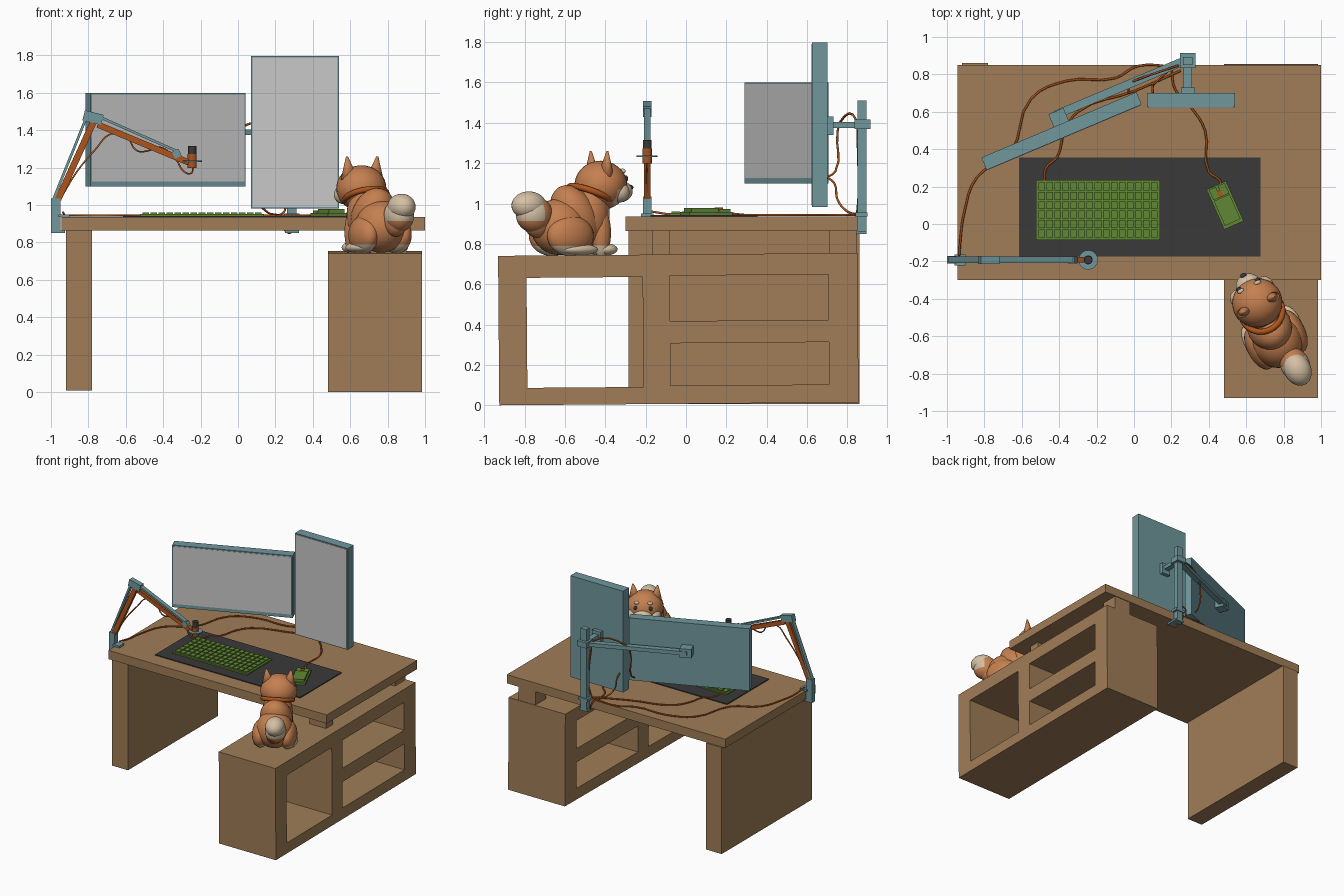
import bpy, bmesh, math
from mathutils import Vector, Matrix

cube = bpy.data.objects.get("Cube")
if cube:
    bpy.data.objects.remove(cube, do_unlink=True)


def colour(name, *rgb):
    m = bpy.data.materials.new(name)
    m.use_nodes = True
    m.diffuse_color = (*rgb, 1)
    m.node_tree.nodes["Principled BSDF"].inputs["Base Color"].default_value = (*rgb, 1)
    return m


WOOD = colour("wood", .35, .205, .095)
TEAL = colour("teal metal", .16, .31, .335)
SCREEN = colour("screen grey", .58, .58, .58)
DARK = colour("charcoal", .042, .042, .042)
GREEN = colour("green plastic", .12, .245, .035)
ORANGE = colour("cable orange", .42, .09, .012)
FUR = colour("orange fur", .56, .215, .08)
CREAM = colour("cream fur", .66, .53, .37)


def finish(name, bm, mats, smooth=False):
    me = bpy.data.meshes.new(name)
    bm.to_mesh(me)
    bm.free()
    for m in mats:
        me.materials.append(m)
    if smooth:
        me.shade_smooth()
    ob = bpy.data.objects.new(name, me)
    bpy.context.scene.collection.objects.link(ob)
    return ob


def add_box(bm, lo, hi):
    lo, hi = Vector(lo), Vector(hi)
    bmesh.ops.create_cube(bm, size=1, matrix=Matrix.Translation((lo + hi) / 2) @ Matrix.Diagonal((*(hi - lo), 1)))


def boxes(name, mat, *pairs):
    bm = bmesh.new()
    for lo, hi in pairs:
        add_box(bm, lo, hi)
    return finish(name, bm, [mat])


def bar(name, mat, p, q, w, h):
    """Box running from p to q, w wide and h tall."""
    p, q = Vector(p), Vector(q)
    turn = (q - p).to_track_quat('Z', 'Y').to_matrix().to_4x4()
    bm = bmesh.new()
    bmesh.ops.create_cube(bm, size=1, matrix=Matrix.Translation((p + q) / 2) @ turn
                          @ Matrix.Diagonal((w, h, (q - p).length, 1)))
    return finish(name, bm, [mat])


def cylinder(name, mat, c, r, h, r2=None):
    bm = bmesh.new()
    bmesh.ops.create_cone(bm, cap_ends=True, segments=20, radius1=r, radius2=r if r2 is None else r2,
                          depth=h, matrix=Matrix.Translation(c))
    return finish(name, bm, [mat])


def cable(name, pts, r=.006):
    cu = bpy.data.curves.new(name, 'CURVE')
    cu.dimensions = '3D'
    cu.bevel_depth = r
    cu.bevel_resolution = 1
    cu.resolution_u = 4
    cu.use_fill_caps = True
    sp = cu.splines.new('BEZIER')
    sp.bezier_points.add(len(pts) - 1)
    for b, p in zip(sp.bezier_points, pts):
        b.co = p
        b.handle_left_type = b.handle_right_type = 'AUTO'
    cu.materials.append(ORANGE)
    ob = bpy.data.objects.new(name, cu)
    bpy.context.scene.collection.objects.link(ob)


# Desk, side panel and open cabinet
boxes("desk_top", WOOD, ((-.945, -.3, .865), (1, .85, .935)))
boxes("side_panel", WOOD, ((-.92, -.285, .008), (-.78, .86, .865)))
panels = [(-.925, -.785, 0, .74), (-.21, -.075, 0, .74), (.71, .855, 0, .74),
          (-.785, -.21, 0, .085), (-.785, -.21, .63, .74),
          (-.075, .71, 0, .09), (-.075, .71, .3, .41), (-.075, .71, .635, .74)]
cabinet = boxes("cabinet", WOOD, *[((.48, a, c), (.985, b, d)) for a, b, c, d in panels])
cabinet.rotation_euler.x = .008
cabinet.location.z = .008
boxes("cabinet_spacers", WOOD, *[((.75, a, .735), (.9, b, .87)) for a, b in ((-.165, -.08), (.71, .845))])

# Mat, keyboard and mouse
boxes("desk_mat", DARK, ((-.615, -.175, .935), (.675, .355, .942)))
boxes("keyboard_base", GREEN, ((-.525, -.085, .942), (.14, .235, .952)))
cols, rows = 15, 6
pw, ph = .645 / cols, .3 / rows
boxes("keyboard_keys", GREEN, *[((-.515 + i * pw + .004, -.075 + j * ph + .004, .95),
                                 (-.515 + (i + 1) * pw - .004, -.075 + (j + 1) * ph - .004, .961))
                                for i in range(cols) for j in range(rows)])
mouse = boxes("mouse_body", GREEN, ((-.057, -.117, .942), (.057, .117, .958)),
              ((-.046, -.1, .955), (.046, .045, .978)),
              ((-.046, .05, .955), (-.006, .11, .972)), ((.006, .05, .955), (.046, .11, .972)))
wheel = boxes("mouse_wheel", ORANGE, ((-.012, .05, .955), (.012, .085, .98)))
for ob in (mouse, wheel):
    ob.location = (.487, .1, 0)
    ob.rotation_euler.z = math.radians(24)

# Wide monitor, turned towards the seat
a, b = Vector((-.802, .322, 1.35)), Vector((.027, .672, 1.35))
along = (b - a).normalized()
front = Vector((along.y, -along.x, 0)) * .035
bar("wide_monitor", TEAL, a, b, .072, .5)
lift = Vector((0, 0, .009))
bar("wide_screen", SCREEN, a + front + along * .008 + lift, b + front - along * .008 + lift, .007, .464)

# Tall monitor
boxes("tall_monitor", TEAL, ((.07, .625, .982), (.54, .7, 1.797)))
boxes("tall_screen", SCREEN, ((.078, .621, .99), (.532, .626, 1.789)))

# Monitor stand
boxes("stand_pole", TEAL, ((.262, .85, .85), (.312, .893, 1.51)),
      ((.245, .84, .935), (.33, .9, .955)), ((.25, .79, .85), (.325, .893, .865)))
boxes("stand_collar", TEAL, ((.245, .835, 1.37), (.33, .915, 1.415)))
boxes("tall_monitor_mount", TEAL, ((.265, .72, 1.375), (.31, .85, 1.405)), ((.25, .698, 1.34), (.325, .73, 1.43)))
bar("long_arm", TEAL, (.3, .885, 1.39), (-.42, .583, 1.39), .045, .03)
bar("wide_monitor_mount", TEAL, (-.44, .545, 1.39), (-.36, .579, 1.39), .09, .07)

# Cables on the stand and across the desk
cable("wide_monitor_cable", [(-.03, .7, 1.13), (-.03, .74, 1.16), (-.03, .75, 1.35), (0, .765, 1.405),
                             (.23, .845, 1.41), (.25, .85, 1.33), (.25, .85, .97), (.22, .84, .945)])
cable("tall_monitor_cable", [(.1, .7, 1.13), (.1, .735, 1.1), (.11, .75, 1.02), (.16, .8, .96), (.22, .85, .945)])
cable("clamp_cable", [(.22, .85, .94), (.24, .865, .9), (.26, .85, .855), (.3, .8, .86)])
Z = .943


def desk_cable(name, pts, start):
    cable(name, [start] + [(x, y, Z) for x, y in pts])


desk_cable("microphone_desk_cable", [(-.925, -.05), (-.91, .05), (-.84, .25), (-.66, .38), (-.55, .67), (-.36, .765),
                                     (-.1, .78), (.02, .845), (.22, .84)], (-.935, -.17, .96))
desk_cable("keyboard_cable", [(-.47, .3), (-.41, .36), (-.37, .5), (-.3, .6), (0, .71), (.25, .82)], (-.48, .23, .95))
desk_cable("mouse_cable", [(.46, .23), (.4, .28), (.38, .5), (.3, .63), (.22, .72), (.2, .84)], (.465, .15, .97))

# Microphone boom
Y = -.192
boxes("boom_clamp", TEAL, ((-1, Y - .02, .85), (-.95, Y + .02, 1.035)),
      ((-.96, Y - .03, .935), (-.9, Y + .03, .95)), ((-.96, Y - .02, .85), (-.925, Y + .02, .865)))
bar("boom_lower", ORANGE, (-.962, Y, 1.03), (-.775, Y, 1.44), .03, .035)
bar("boom_lower_rod", TEAL, (-.987, Y, 1.03), (-.81, Y, 1.47), .034, .014)
bar("boom_elbow", TEAL, (-.825, Y, 1.48), (-.725, Y, 1.455), .042, .055)
bar("boom_upper", ORANGE, (-.75, Y, 1.43), (-.265, Y, 1.228), .03, .033)
bar("boom_upper_rod", TEAL, (-.75, Y, 1.475), (-.32, Y, 1.285), .034, .014)
bar("boom_tip", TEAL, (-.345, Y, 1.265), (-.31, Y, 1.282), .036, .04)
cable("boom_cable", [(-.94, Y, 1.05), (-.86, Y, 1.18), (-.76, Y, 1.3), (-.68, Y, 1.38), (-.6, Y, 1.37),
                     (-.54, Y, 1.29), (-.48, Y, 1.29), (-.42, Y, 1.31), (-.33, Y, 1.24), (-.29, Y, 1.18),
                     (-.25, Y, 1.17), (-.24, Y, 1.2)], .005)
cylinder("microphone_body", ORANGE, (-.245, Y, 1.235), .024, .075)
cylinder("microphone_head", DARK, (-.245, Y, 1.293), .022, .045)
cylinder("microphone_ring", TEAL, (-.245, Y, 1.235), .052, .008)

# Dog: local +y is forward, all parts hang from one placement matrix
PLACE = Matrix.Translation((.75, -.6, .745)) @ Matrix.Rotation(math.radians(27), 4, 'Z')


def ball(name, mats, c, r, tilt=0, rule=None):
    bm = bmesh.new()
    bmesh.ops.create_uvsphere(bm, u_segments=28, v_segments=18, radius=1,
                              matrix=Matrix.Translation(c) @ Matrix.Rotation(tilt, 4, 'X') @ Matrix.Diagonal((*r, 1)))
    for f in bm.faces:
        f.material_index = 1 if rule and rule(f.calc_center_median()) else 0
    ob = finish(name, bm, mats, True)
    ob.matrix_world = PLACE
    return ob


two = [FUR, CREAM]
ball("dog_rump", two, (0, -.03, .14), (.135, .145, .14))
ball("dog_back", two, (0, .06, .19), (.12, .11, .17), .55)
ball("dog_chest", two, (0, .13, .2), (.112, .105, .16), 0, lambda p: p.y > .19)
ball("dog_head", two, (0, .2, .345), (.135, .13, .122), 0,
     lambda p: p.y > .23 and p.z < .33)
ball("dog_muzzle", [CREAM], (0, .3, .315), (.07, .068, .055))
ball("dog_nose", [DARK], (0, .364, .335), (.018, .014, .013))
for s, side in ((1, "left"), (-1, "right")):
    ball(side + "_thigh", two, (s * .1, -.02, .095), (.065, .125, .1), 0, lambda p: p.z < .045)
    ball(side + "_hind_foot", [CREAM], (s * .12, .02, .027), (.045, .1, .028))
    ball(side + "_front_leg", two, (s * .065, .17, .11), (.045, .048, .125), 0, lambda p: p.z < .05)
    ball(side + "_front_paw", [CREAM], (s * .065, .2, .028), (.045, .055, .029))
    ball(side + "_eye", [DARK], (s * .055, .309, .378), (.015, .012, .017))
    ball(side + "_brow", [CREAM], (s * .05, .296, .415), (.02, .012, .013))
    ball(side + "_cheek", [CREAM], (s * .075, .265, .31), (.05, .05, .05))
    ear = cylinder(side + "_ear", FUR, (0, 0, .045), .052, .13, .006)
    ear.data.shade_smooth()
    ear.matrix_world = (PLACE @ Matrix.Translation((s * .078, .19, .405)) @ Matrix.Rotation(s * .12, 4, 'Y')
                        @ Matrix.Diagonal((1, .75, 1, 1)))

# Collar ring and curled tail
bm = bmesh.new()
path = bmesh.ops.create_circle(bm, radius=.016, segments=10, matrix=Matrix.Translation((.112, 0, 0))
                               @ Matrix.Rotation(math.pi / 2, 4, 'X'))
bmesh.ops.spin(bm, geom=bm.verts[:] + bm.edges[:], cent=(0, 0, 0), axis=(0, 0, 1), angle=2 * math.pi,
               steps=32, use_merge=True)
bmesh.ops.recalc_face_normals(bm, faces=bm.faces)
collar = finish("dog_collar", bm, [ORANGE], True)
collar.matrix_world = PLACE @ Matrix.Translation((0, .145, .3)) @ Matrix.Rotation(-.38, 4, 'X')
ball("tail_root", two, (.02, -.16, .165), (.065, .075, .08))
ball("tail_curl", two, (.03, -.185, .2), (.078, .095, .09), 0, lambda p: p.y < -.17 and p.z > .17)
ball("tail_tip", [CREAM], (.03, -.215, .245), (.072, .09, .07))
